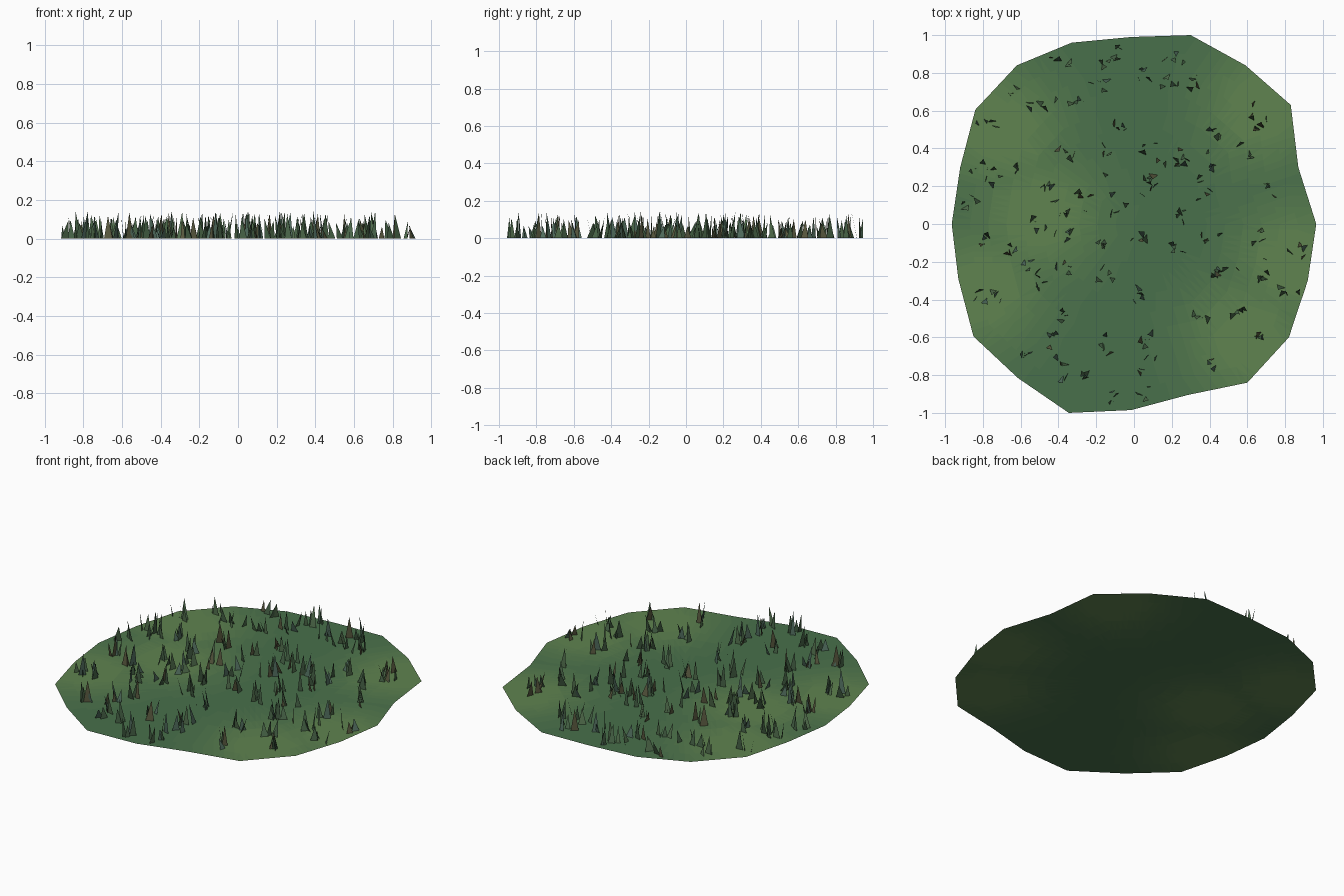
import bpy, bmesh, math, random
from mathutils import Vector

if "Cube" in bpy.data.objects:
    bpy.data.objects.remove(bpy.data.objects["Cube"])

random.seed(7)


def material(name, rgb):
    m = bpy.data.materials.new(name)
    m.diffuse_color = (*rgb, 1)
    m.use_nodes = True
    m.node_tree.nodes["Principled BSDF"].inputs["Base Color"].default_value = m.diffuse_color
    return m


def make_object(name, bm, mats):
    me = bpy.data.meshes.new(name)
    bm.to_mesh(me)
    bm.free()
    for m in mats:
        me.materials.append(m)
    ob = bpy.data.objects.new(name, me)
    bpy.context.collection.objects.link(ob)
    return ob


# Ground patch: flat irregular disc, blended from dark to light green
OUTLINE = [(.965, 0), (.87, .30), (.83, .63), (.59, .84), (.30, 1), (-.015, .99), (-.33, .96),
           (-.62, .84), (-.84, .605), (-.92, .30), (-.965, 0), (-.93, -.29), (-.85, -.595),
           (-.615, -.815), (-.345, -1), (-.015, -.985), (.285, -.905), (.60, -.84),
           (.82, -.60), (.92, -.30)]
LIGHT_SPOTS = [(.6, -.6), (.85, -.2), (.68, .62), (-.8, -.35), (-.7, .5), (-.5, .05)]
STEPS = 8
DARK, LIGHT = Vector((.065, .16, .07)), Vector((.115, .23, .08))

bm = bmesh.new()
centre = bm.verts.new((0, 0, 0))
rim = [bm.verts.new((x, y, 0)) for x, y in OUTLINE]
for a, b in zip(rim, rim[1:] + rim[:1]):
    bm.faces.new((centre, a, b))
bmesh.ops.subdivide_edges(bm, edges=bm.edges[:], cuts=9, use_grid_fill=True)
for f in bm.faces:
    c = f.calc_center_median()
    glow = max(math.exp(-((c.x - x) ** 2 + (c.y - y) ** 2) / .09) for x, y in LIGHT_SPOTS)
    f.material_index = round(min(1, glow * 1.3) * (STEPS - 1))
make_object("ground_patch", bm,
            [material(f"ground_{i}", DARK.lerp(LIGHT, i / (STEPS - 1))) for i in range(STEPS)])

# Grass blades: single leaning triangles scattered in loose clumps
CLUMPS = [(-.08, .92), (-.11, .84), (-.39, .84), (-.17, .73), (-.3, .66), (-.59, .69), (-.48, .62),
          (-.77, .51), (-.58, .31), (-.84, .27), (-.76, .26), (-.86, .13), (.23, .86), (.17, .73),
          (.06, .8), (.34, .77), (.64, .59), (.66, .53), (.61, .38), (.42, .48), (.28, .37),
          (.07, .4), (-.08, .53), (-.14, .37), (-.36, .34), (.08, .26), (.23, .3), (.4, .32),
          (.72, .2), (-.47, .19), (-.4, .07), (-.26, .12), (-.1, .1), (.09, .16), (.26, .03),
          (.35, .16), (-.53, -.02), (-.36, -.06), (-.19, -.08), (.05, -.08), (.22, -.14),
          (.41, -.05), (.65, -.07), (.87, -.14), (-.79, -.11), (-.64, -.12), (-.55, -.22),
          (-.72, -.35), (-.79, -.4), (-.48, -.3), (-.37, -.47), (-.34, -.24), (-.16, -.27),
          (.03, -.35), (.45, -.27), (.46, -.26), (.66, -.25), (.8, -.35), (.58, -.47),
          (.37, -.5), (.07, -.61), (-.14, -.63), (-.44, -.61), (-.4, -.75), (-.57, -.68),
          (-.27, -.8), (.07, -.75), (.39, -.7), (.69, -.61), (-.13, -.92), (.06, -.9)]
BLADE_COLOURS = [(.05, .10, .05), (.07, .14, .07), (.09, .17, .08), (.10, .10, .05), (.08, .15, .11)]

bm = bmesh.new()
for cx, cy in CLUMPS:
    for _ in range(4):
        base = Vector((cx + random.gauss(0, .03), cy + random.gauss(0, .03), 0))
        turn = random.uniform(0, 2 * math.pi)
        half = random.uniform(.013, .025)
        side = Vector((math.cos(turn), math.sin(turn), 0)) * half
        lean = Vector((-math.sin(turn), math.cos(turn), 0)) * random.uniform(-.03, .03)
        tip = base + lean + side * random.uniform(-.5, .5)
        tip.z = random.uniform(.06, .145)
        f = bm.faces.new([bm.verts.new(p) for p in (base - side, base + side, tip)])
        f.material_index = random.randrange(len(BLADE_COLOURS))
make_object("grass_blades", bm,
            [material(f"blade_{i}", c) for i, c in enumerate(BLADE_COLOURS)])
